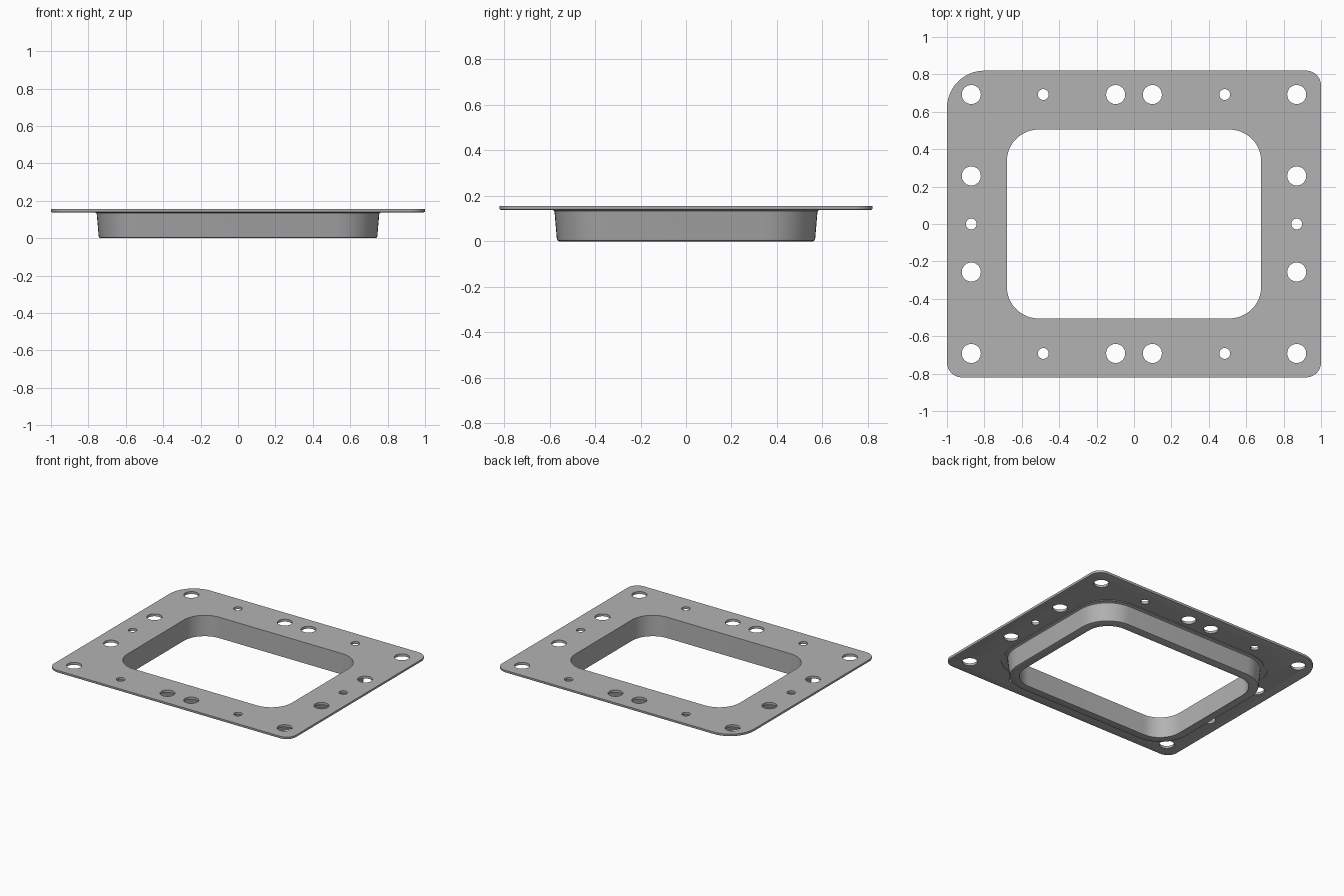
import bpy, bmesh, math

cube = bpy.data.objects.get("Cube")
if cube:
    bpy.data.objects.remove(cube, do_unlink=True)

grey = bpy.data.materials.new("plain grey")
grey.use_nodes = True
colour = (0.45, 0.45, 0.45, 1)
grey.diffuse_color = colour
grey.node_tree.nodes["Principled BSDF"].inputs["Base Color"].default_value = colour

TOP, UNDER = 0.156, 0.138      # plate faces
STEPS = 12                     # segments per rounded corner


def outline(half_x, half_y, radii):
    """Rounded rectangle; radii run from the +x +y corner anticlockwise."""
    points = []
    for i, (sx, sy) in enumerate([(1, 1), (-1, 1), (-1, -1), (1, -1)]):
        r = radii[i]
        for k in range(STEPS + 1):
            a = math.pi / 2 * (i + k / STEPS)
            points.append((sx * (half_x - r) + r * math.cos(a),
                           sy * (half_y - r) + r * math.sin(a)))
    return points


def loft(name, layers, closed=False):
    """Skin outlines given as (points, z), bottom to top."""
    bm = bmesh.new()
    loops = [[bm.verts.new((x, y, z)) for x, y in pts] for pts, z in layers]
    pairs = list(zip(loops, loops[1:]))
    if closed:
        pairs.append((loops[-1], loops[0]))
    else:
        bm.faces.new(loops[0])
        bm.faces.new(loops[-1])
    for low, high in pairs:
        n = len(low)
        for i in range(n):
            j = (i + 1) % n
            bm.faces.new((low[i], low[j], high[j], high[i]))
    bmesh.ops.recalc_face_normals(bm, faces=bm.faces)
    mesh = bpy.data.meshes.new(name)
    bm.to_mesh(mesh)
    bm.free()
    mesh.materials.append(grey)
    obj = bpy.data.objects.new(name, mesh)
    bpy.context.collection.objects.link(obj)
    return obj


def combine(target, tool, operation):
    """Apply one boolean and discard the tool."""
    mod = target.modifiers.new("boolean", 'BOOLEAN')
    mod.operation, mod.solver, mod.object = operation, 'EXACT', tool
    graph = bpy.context.evaluated_depsgraph_get()
    mesh = bpy.data.meshes.new_from_object(target.evaluated_get(graph))
    target.modifiers.clear()
    target.data = mesh
    bpy.data.objects.remove(tool, do_unlink=True)


# Flange plate with one large corner and a softened lower edge
def plate_outline(inset):
    return outline(1 - inset, 0.82 - inset,
                   [r - inset for r in (0.08, 0.2, 0.08, 0.08)])


frame = loft("flanged_frame", [
    (plate_outline(0.007), UNDER), (plate_outline(0.002), UNDER + 0.002),
    (plate_outline(0), UNDER + 0.007), (plate_outline(0), TOP)])


# Tapered collar with rounded rim and a small fillet under the plate
def collar_outline(grow):
    return outline(0.745 + grow, 0.568 + grow, [0.225 + grow] * 4)


collar = loft("collar", [
    (collar_outline(-0.01), 0), (collar_outline(-0.003), 0.003),
    (collar_outline(0), 0.01), (collar_outline(0.01), 0.127),
    (collar_outline(0.013), 0.134), (collar_outline(0.02), UNDER),
    (collar_outline(0.02), UNDER + 0.007)])
combine(frame, collar, 'UNION')

# Central opening
opening = outline(0.68, 0.505, [0.17] * 4)
combine(frame, loft("opening_cutter", [(opening, -0.1), (opening, 0.3)]), 'DIFFERENCE')

# Shallow groove around the collar on the underside
inner, outer = collar_outline(0.038), collar_outline(0.06)
groove = loft("groove_cutter", [(inner, 0.12), (outer, 0.12),
                                (outer, UNDER + 0.005), (inner, UNDER + 0.005)], closed=True)
combine(frame, groove, 'DIFFERENCE')

# Bolt holes and small pin holes, mirrored on both axes
holes = set()
for s in (-1, 1):
    for t in (-1, 1):
        holes |= {(s * 0.87, t * 0.692, 0.051), (s * 0.098, t * 0.692, 0.051),
                  (s * 0.485, t * 0.692, 0.029), (s * 0.87, t * 0.257, 0.051)}
    holes.add((s * 0.87, 0, 0.029))
for x, y, r in sorted(holes):
    ring = [(x + px, y + py) for px, py in
            [(r * math.cos(a * math.tau / 32), r * math.sin(a * math.tau / 32))
             for a in range(32)]]
    combine(frame, loft("hole_cutter", [(ring, 0.1), (ring, 0.2)]), 'DIFFERENCE')

bpy.ops.object.select_all(action='DESELECT')
frame.select_set(True)
bpy.context.view_layer.objects.active = frame
bpy.ops.object.shade_smooth_by_angle(angle=math.radians(30))
